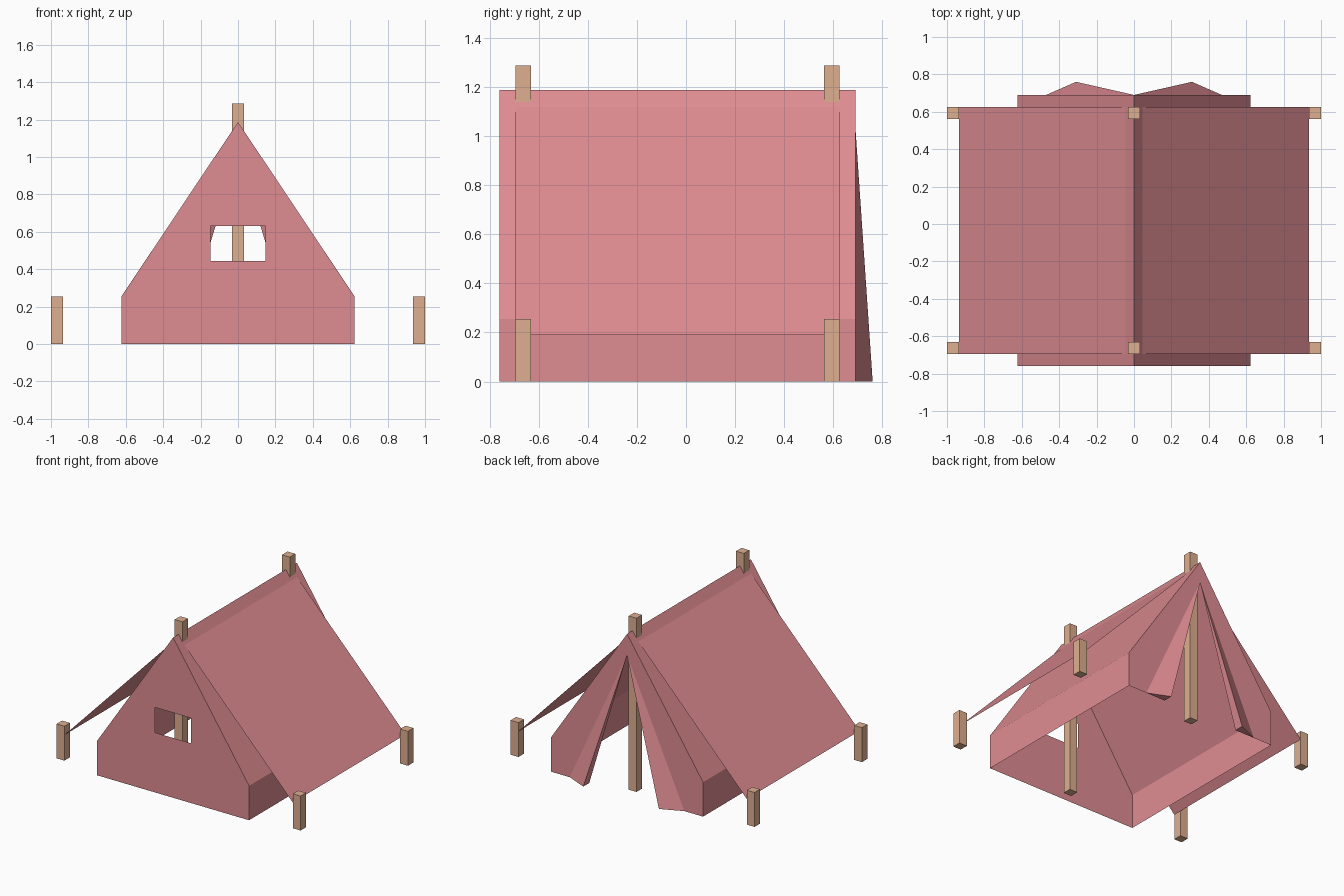
import bpy
import bmesh

if "Cube" in bpy.data.objects:
    bpy.data.objects.remove(bpy.data.objects["Cube"])


def material(name, rgb):
    m = bpy.data.materials.new(name)
    m.diffuse_color = (*rgb, 1)
    m.use_nodes = True
    m.node_tree.nodes["Principled BSDF"].inputs["Base Color"].default_value = m.diffuse_color
    return m


CANVAS = material("pink canvas", (0.74, 0.265, 0.29))
WOOD = material("tan wood", (0.73, 0.43, 0.28))


def make_object(name, bm, mat):
    mesh = bpy.data.meshes.new(name)
    bmesh.ops.remove_doubles(bm, verts=bm.verts, dist=1e-4)
    bm.to_mesh(mesh)
    bm.free()
    mesh.materials.append(mat)
    obj = bpy.data.objects.new(name, mesh)
    bpy.context.collection.objects.link(obj)
    return obj


def half_sheet(name, polygons):
    """Thin cloth given as right-half polygons, mirrored across x = 0."""
    bm = bmesh.new()
    for poly in polygons:
        bm.faces.new([bm.verts.new(p) for p in poly])
    obj = make_object(name, bm, CANVAS)
    mirror = obj.modifiers.new("mirror", 'MIRROR')
    mirror.use_axis[0] = True
    return obj


def post(name, x, y, width, height):
    bm = bmesh.new()
    bmesh.ops.create_cube(bm, size=1)
    for v in bm.verts:
        v.co = (x + v.co.x * width, y + v.co.y * width, (v.co.z + 0.5) * height)
    return make_object(name, bm, WOOD)


# Main dimensions
FRONT, BACK = -0.76, 0.69
W, EAVE, RIDGE = 0.623, 0.255, 1.187
WIN_X, WIN_LOW, WIN_HIGH = 0.148, 0.443, 0.63
SLIT, HEM, FOLD_X, FOLD_Y = 1.03, 0.47, 0.31, 0.76

# Inner tent: sloping roof and low side wall
half_sheet("tent_roof", [[(0, FRONT, RIDGE), (W, FRONT, EAVE), (W, BACK, EAVE), (0, BACK, RIDGE)]])
half_sheet("side_walls", [[(W, FRONT, 0), (W, BACK, 0), (W, BACK, EAVE), (W, FRONT, EAVE)]])

# Front wall with a window opening
front = [
    [(0, 0), (W, 0), (W, EAVE), (WIN_X, WIN_LOW), (0, WIN_LOW)],
    [(WIN_X, WIN_LOW), (W, EAVE), (WIN_X, WIN_HIGH)],
    [(WIN_X, WIN_HIGH), (W, EAVE), (0, RIDGE)],
    [(0, WIN_HIGH), (WIN_X, WIN_HIGH), (0, RIDGE)],
]
half_sheet("front_wall", [[(x, FRONT, z) for x, z in poly] for poly in front])

# Back wall beside the entrance slit
back = [(0, SLIT), (0, RIDGE), (W, EAVE), (W, 0), (HEM, 0)]
half_sheet("back_wall", [[(x, BACK, z) for x, z in back]])

# Entrance flaps folded outward
apex, hem = (0, BACK, SLIT), (HEM, BACK, 0)
fold, inner = (FOLD_X, FOLD_Y, 0), (FOLD_X, BACK, 0)
half_sheet("entrance_flaps", [[apex, hem, fold], [apex, fold, inner], [hem, inner, fold]])

# Outer rain sheet stretched to the corner stakes
Y0, Y1 = -0.695, 0.625
half_sheet("rain_sheet", [[(0, Y0, 1.166), (0.936, Y0, 0.19), (0.936, Y1, 0.19), (0, Y1, 1.166)]])

# Ridge poles and corner stakes
P = 0.064
for end, y in (("front", Y0 + P / 2), ("back", Y1 - P / 2)):
    post(end + "_ridge_pole", 0, y, P, 1.287)
    for side, x in (("left", -1 + P / 2), ("right", 1 - P / 2)):
        post(f"{end}_{side}_stake", x, y, P, 0.255)
